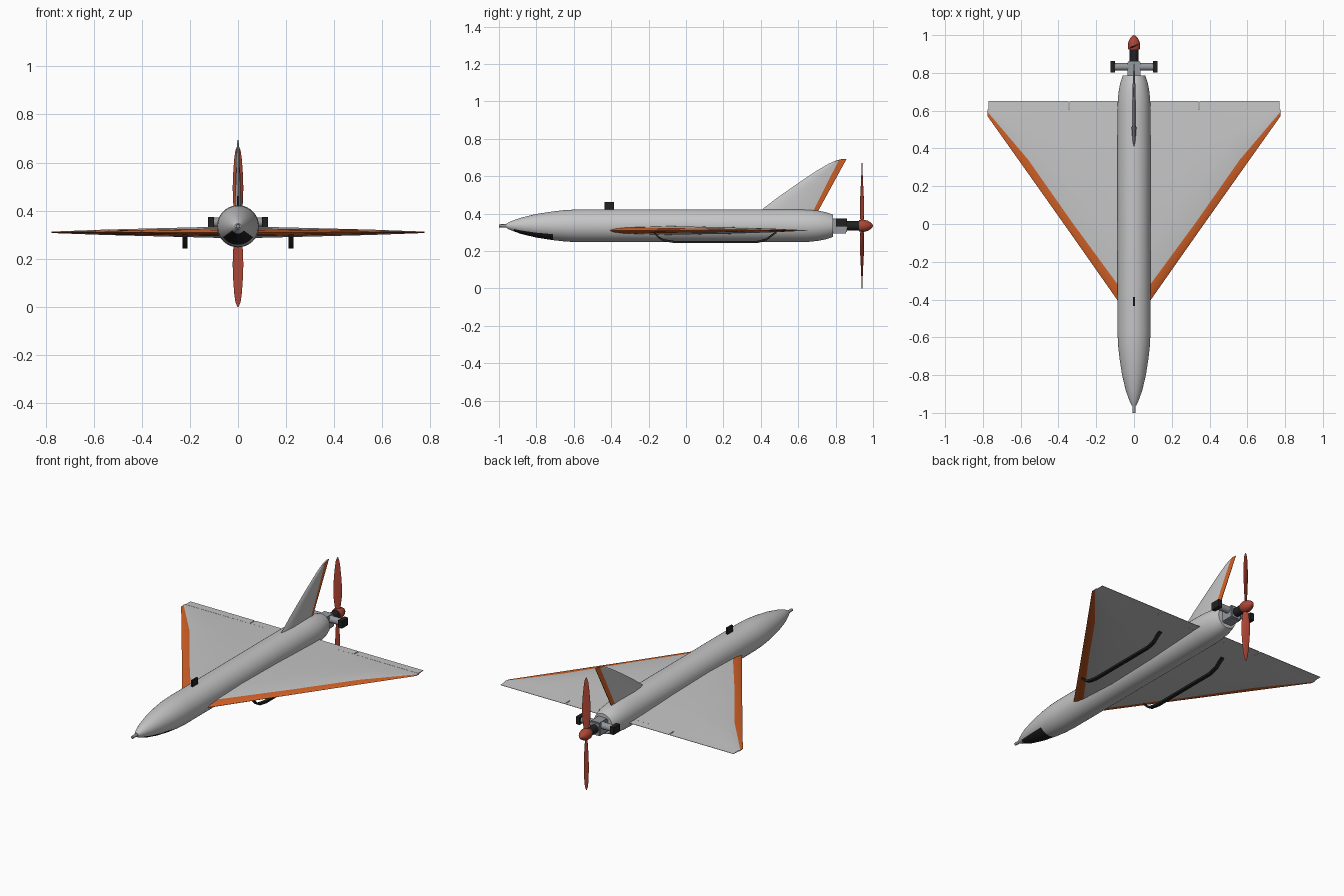
import bpy, bmesh
from math import sin, cos, pi, radians
from mathutils import Vector, Matrix

if "Cube" in bpy.data.objects:
    bpy.data.objects.remove(bpy.data.objects["Cube"])

AXIS_Z = 0.335   # height of the fuselage centre line
WING_Z = 0.31


def material(name, r, g, b):
    m = bpy.data.materials.new(name)
    m.use_nodes = True
    m.diffuse_color = (r, g, b, 1)
    node = m.node_tree.nodes["Principled BSDF"]
    node.inputs["Base Color"].default_value = (r, g, b, 1)
    node.inputs["Roughness"].default_value = 0.6
    return m


GREY = material("light grey", 0.56, 0.56, 0.56)
ORANGE = material("orange", 0.65, 0.12, 0.02)
RED = material("propeller red", 0.42, 0.06, 0.035)
METAL = material("mount grey", 0.30, 0.32, 0.35)
BLACK = material("black", 0.015, 0.015, 0.015)


def finish(name, bm, mats, smooth=True):
    bmesh.ops.recalc_face_normals(bm, faces=bm.faces)
    mesh = bpy.data.meshes.new(name)
    bm.to_mesh(mesh)
    bm.free()
    for m in mats:
        mesh.materials.append(m)
    ob = bpy.data.objects.new(name, mesh)
    bpy.context.collection.objects.link(ob)
    if smooth:
        bpy.ops.object.select_all(action='DESELECT')
        bpy.context.view_layer.objects.active = ob
        ob.select_set(True)
        bpy.ops.object.shade_smooth_by_angle(angle=radians(35))
    return ob


def loft(bm, loops, rule=lambda i, j: 0):
    """Skin a row of closed loops and cap both ends; rule picks the material."""
    rows = [[bm.verts.new(p) for p in loop] for loop in loops]
    n = len(rows[0])
    for i in range(len(rows) - 1):
        a, b = rows[i], rows[i + 1]
        for j in range(n):
            k = (j + 1) % n
            bm.faces.new((a[j], a[k], b[k], b[j])).material_index = rule(i, j)
    bm.faces.new(rows[0])
    bm.faces.new(rows[-1])


def turned(name, profile, mats, sides=40, rule=lambda i, j: 0):
    """Round body along y from (y, radius) pairs."""
    bm = bmesh.new()
    loft(bm, [[(r * sin(2 * pi * j / sides), y, AXIS_Z - r * cos(2 * pi * j / sides))
               for j in range(sides)] for y, r in profile], rule)
    return finish(name, bm, mats)


def box(name, lo, hi, mat, bevel=0.0):
    lo, hi = Vector(lo), Vector(hi)
    bm = bmesh.new()
    bmesh.ops.create_cube(bm, size=1, matrix=Matrix.Translation((lo + hi) / 2)
                          @ Matrix.Diagonal((hi - lo).to_4d()))
    if bevel:
        bmesh.ops.bevel(bm, geom=bm.edges[:], offset=bevel, segments=2, affect='EDGES')
    return finish(name, bm, [mat], False)


def foil(ys, halves, place):
    """Closed symmetric section: upper side front to back, lower side back again."""
    upper = [place(y, h) for y, h in zip(ys, halves)]
    lower = [place(y, -h) for y, h in zip(ys, halves)][1:]
    return upper + lower[::-1]


def strip(j, k):
    """Chord strip number of loop segment j, the same above and below."""
    return j if j < k else 2 * k - j


# Fuselage with a dark belly window under the nose
body = [(-0.96, 0.012), (-0.945, 0.02), (-0.92, 0.03), (-0.88, 0.044), (-0.8, 0.063),
        (-0.71, 0.077), (-0.64, 0.0845), (-0.57, 0.0875), (0.6, 0.0875), (0.66, 0.0855),
        (0.71, 0.080), (0.75, 0.072), (0.785, 0.060)]
turned("fuselage", body, [GREY, BLACK],
       rule=lambda i, j: int(2 <= i < 5 and (j < 6 or j >= 34)))
turned("nose_probe", [(-1.0, 0.008), (-0.95, 0.009)], [METAL], 16)

# Delta wing with orange leading edges
half_stations = [(0.775, 0.57, 0.593, 0.003), (0.56, 0.267, 0.34, 0.011),
                 (0.33, -0.058, 0.012, 0.017), (0.09, -0.4, -0.315, 0.023)]
stations = ([(-x, a, b, h) for x, a, b, h in half_stations] + [(0, -0.525, -0.44, 0.025)]
            + half_stations[::-1])
WING_TE = 0.605
loops = []
for x, le, band, h in stations:
    rest = WING_TE - band
    ys = [le, le + 0.3 * (band - le), band, band + 0.25 * rest, band + 0.62 * rest, WING_TE]
    halves = [0, 0.38 * h, 0.68 * h, h, 0.75 * h, max(0.14 * h, 0.002)]
    loops.append(foil(ys, halves, lambda y, t, x=x: (x, y, WING_Z + t)))
bm = bmesh.new()
loft(bm, loops, lambda i, j: int(strip(j, 5) < 2))
finish("delta_wing", bm, [GREY, ORANGE])

# Control surfaces on the trailing edge
for side, s in (("left", 1), ("right", -1)):
    for part, x0, x1 in (("inner", 0.05, 0.341), ("outer", 0.346, 0.77)):
        bm = bmesh.new()
        loft(bm, [[(s * x, 0.602, WING_Z + 0.003), (s * x, 0.652, WING_Z + 0.001),
                   (s * x, 0.652, WING_Z - 0.001), (s * x, 0.602, WING_Z - 0.003)]
                  for x in (x0, x1)])
        finish(f"{side}_{part}_elevon", bm, [GREY], False)

# Tail fin with a curved leading edge and an orange rudder
loops = []
for z, le, h in [(0.395, 0.37, 0.013), (0.425, 0.41, 0.012), (0.49, 0.495, 0.011),
                 (0.57, 0.61, 0.009), (0.63, 0.70, 0.007), (0.668, 0.765, 0.005),
                 (0.685, 0.805, 0.004), (0.693, 0.84, 0.003)]:
    te = 0.71 + 0.545 * (z - 0.42)
    band = max(te - 0.027 - 0.04 * (z - 0.42), le + 0.004)
    ys = [le] + [le + f * (band - le) for f in (0.12, 0.35, 0.7)] + [band, te]
    halves = [0, 0.6 * h, h, 0.85 * h, 0.55 * h, 0.15 * h]
    loops.append(foil(ys, halves, lambda y, t, z=z: (t, y, z)))
bm = bmesh.new()
loft(bm, loops, lambda i, j: int(strip(j, 5) == 4 or j == 5))
finish("tail_fin", bm, [GREY, ORANGE])

# Engine block, cross cylinders and their dark end caps
box("engine_block", (-0.034, 0.78, 0.295), (0.034, 0.862, 0.375), METAL, 0.006)
bm = bmesh.new()
bmesh.ops.create_cone(bm, cap_ends=True, segments=24, radius1=0.02, radius2=0.02, depth=0.21,
                      matrix=Matrix.Translation((0, 0.832, 0.352)) @ Matrix.Rotation(pi / 2, 4, 'Y'))
finish("cross_cylinder", bm, [METAL])
for side, s in (("left", 1), ("right", -1)):
    xs = sorted((s * 0.1, s * 0.125))
    box(f"{side}_cylinder_cap", (xs[0], 0.803, 0.33), (xs[1], 0.862, 0.374), BLACK)
turned("drive_housing", [(0.855, 0.025), (0.932, 0.025)], [BLACK], 24)

# Propeller and spinner
turned("spinner", [(0.925, 0.03), (0.938, 0.033), (0.955, 0.032), (0.972, 0.027),
                   (0.986, 0.019), (0.996, 0.009), (1.0, 0.002)], [RED], 24)
blade = [(0.01, 0.012), (0.05, 0.017), (0.1, 0.023), (0.16, 0.024), (0.22, 0.021),
         (0.28, 0.016), (0.315, 0.011), (0.335, 0.003)]
bm = bmesh.new()
for s in (1, -1):
    loops = []
    for d, w in blade:
        twist = radians(38 - 100 * d)
        t = 0.005 * (1 - 2 * d)
        loop = []
        for k in range(12):
            a = 2 * pi * k / 12
            u, v = w * cos(a), t * sin(a)
            loop.append((s * (u * cos(twist) - v * sin(twist)),
                         0.941 + u * sin(twist) + v * cos(twist), AXIS_Z + s * d))
        loops.append(loop)
    loft(bm, loops)
finish("propeller_blades", bm, [RED])

# Antenna on the spine
box("antenna", (-0.005, -0.435, 0.415), (0.005, -0.386, 0.461), BLACK)

# Landing skids under the wing
path = [(-0.17, 0.297), (-0.145, 0.272), (-0.12, 0.258), (-0.06, 0.248), (0.38, 0.248),
        (0.43, 0.262), (0.46, 0.285), (0.485, 0.302)]
for side, s in (("left", 1), ("right", -1)):
    bm = bmesh.new()
    loft(bm, [[(s * 0.22 + dx, y, z + dz) for dx, dz in
               ((-0.01, -0.006), (0.01, -0.006), (0.01, 0.006), (-0.01, 0.006))]
              for y, z in path])
    finish(f"{side}_skid", bm, [BLACK], False)
